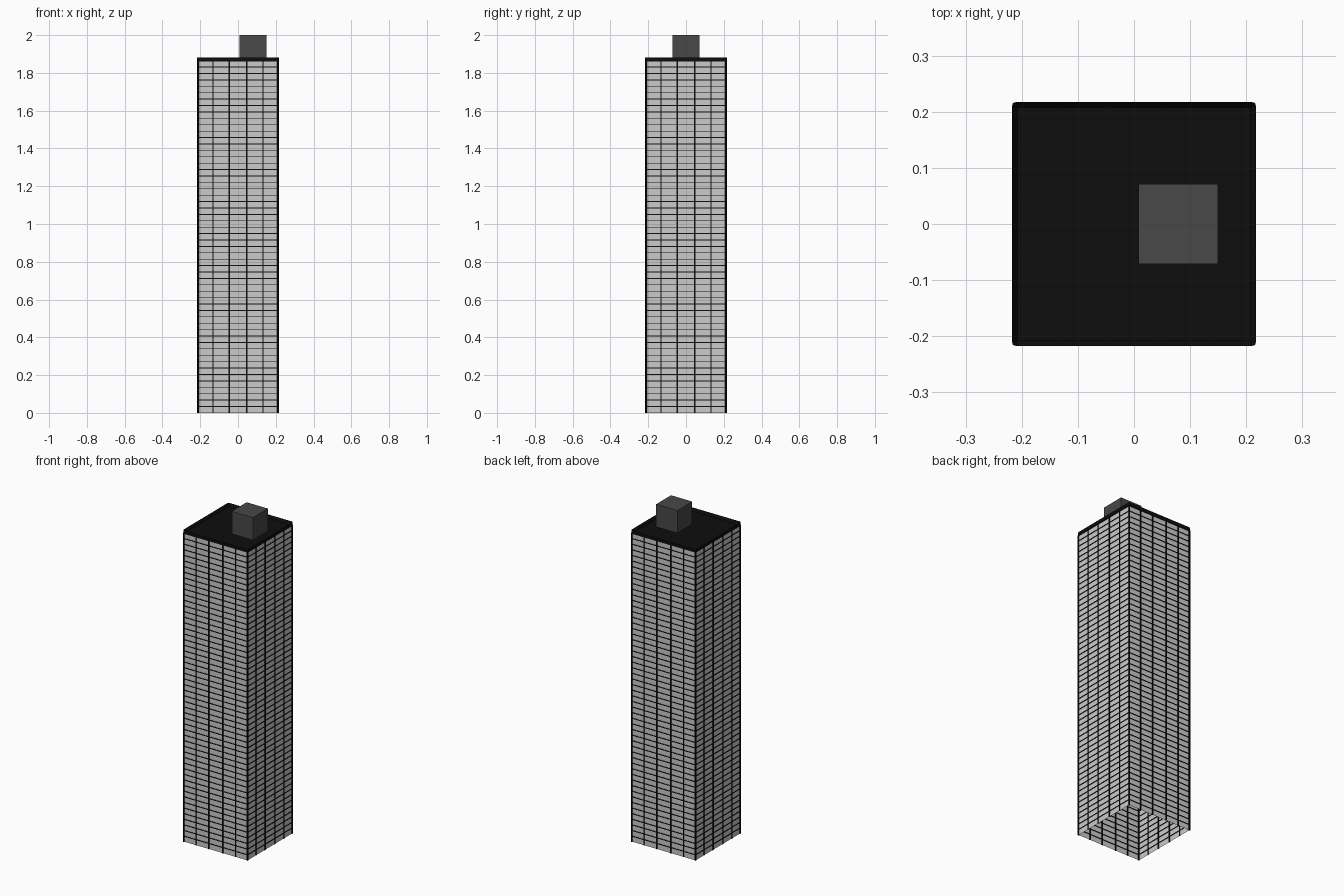
import bpy, bmesh
from mathutils import Matrix, Vector

if "Cube" in bpy.data.objects:
    bpy.data.objects.remove(bpy.data.objects["Cube"])

HALF = 0.212      # wall plane distance from the axis
TOP = 1.865       # wall height
FLOOR = 0.0339    # floor spacing
FLOORS = 55


def material(name, v):
    m = bpy.data.materials.new(name)
    m.diffuse_color = (v, v, v, 1)
    m.use_nodes = True
    m.node_tree.nodes["Principled BSDF"].inputs["Base Color"].default_value = m.diffuse_color
    return m


black = material("black_metal", 0.004)
dark = material("dark_grey", 0.065)


def box(bm, lo, hi):
    lo, hi = Vector(lo), Vector(hi)
    mat = Matrix.Translation((lo + hi) / 2) @ Matrix.Diagonal((*(hi - lo), 1))
    return bmesh.ops.create_cube(bm, size=1, matrix=mat)["verts"]


def finish(bm, name, mat=None):
    me = bpy.data.meshes.new(name)
    bm.to_mesh(me)
    bm.free()
    ob = bpy.data.objects.new(name, me)
    bpy.context.collection.objects.link(ob)
    if mat:
        me.materials.append(mat)
    return ob


def four_sides(bm, lo, hi):
    # box described on the front side, repeated on all sides
    for i in range(4):
        verts = box(bm, lo, hi)
        bmesh.ops.rotate(bm, verts=verts, cent=(0, 0, 0),
                         matrix=Matrix.Rotation(i * 1.5707963268, 3, 'Z'))


# wall panels: hollow shaft open at the bottom
bm = bmesh.new()
box(bm, (-HALF, -HALF, 0), (HALF, HALF, TOP))
caps = [f for f in bm.faces if abs(f.normal.z) > 0.5]
bmesh.ops.delete(bm, geom=caps, context='FACES_ONLY')
finish(bm, "wall_panels")

# floor bands
bm = bmesh.new()
for k in range(1, FLOORS):
    z = k * FLOOR
    four_sides(bm, (-HALF, -HALF - 0.003, z - 0.002), (HALF, -HALF + 0.003, z + 0.002))
finish(bm, "floor_bands", black)

# vertical mullions
bm = bmesh.new()
for x, w in ((-0.132, 0.0022), (-0.047, 0.0035), (0.047, 0.0035), (0.132, 0.0022)):
    four_sides(bm, (x - w, -HALF - 0.004, 0), (x + w, -HALF + 0.004, TOP))
finish(bm, "mullions", black)

# chamfered corner posts
bm = bmesh.new()
for sx in (-1, 1):
    for sy in (-1, 1):
        bmesh.ops.create_cone(
            bm, cap_ends=True, segments=8, radius1=0.005, radius2=0.005, depth=TOP,
            matrix=Matrix.Translation((sx * HALF, sy * HALF, TOP / 2))
            @ Matrix.Rotation(0.3926990817, 4, 'Z'))
finish(bm, "corner_posts", black)

# roof tray with a raised parapet and cut corners
bm = bmesh.new()
box(bm, (-0.217, -0.217, 1.861), (0.217, 0.217, 1.882))
upright = [e for e in bm.edges if abs(e.verts[0].co.z - e.verts[1].co.z) > 0.01]
bmesh.ops.bevel(bm, geom=upright, offset=0.006, segments=1, affect='EDGES')
bm.normal_update()
lid = [f for f in bm.faces if f.normal.z > 0.9]
bmesh.ops.inset_region(bm, faces=lid, thickness=0.01)
bmesh.ops.translate(bm, verts=list({v for f in lid for v in f.verts}), vec=(0, 0, -0.018))
finish(bm, "roof", black)

# plant room on the roof
bm = bmesh.new()
box(bm, (0.008, -0.071, 1.86), (0.15, 0.071, 2.0))
finish(bm, "plant_room", dark)
